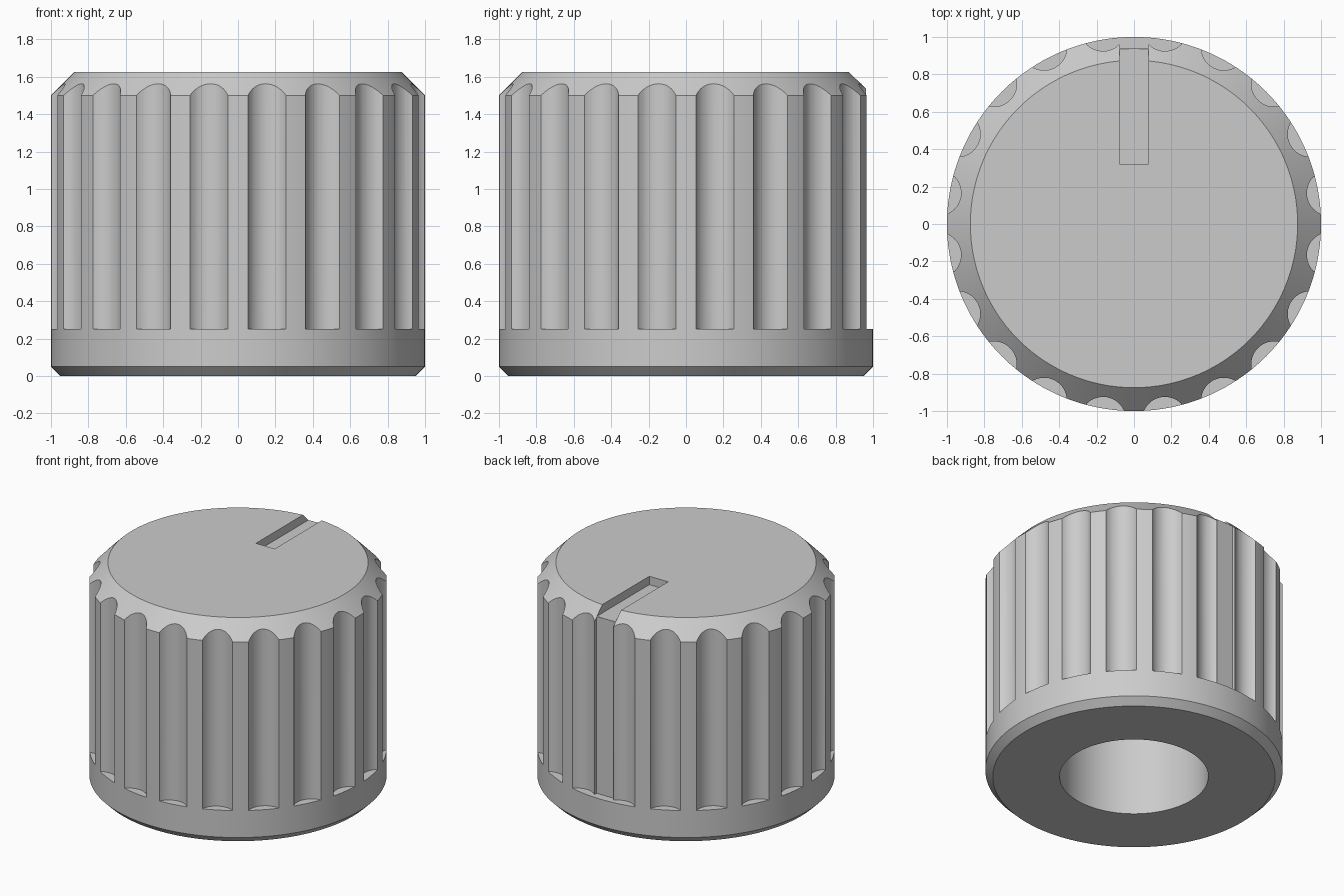
import bpy, bmesh
from math import radians, pi
from mathutils import Matrix, Vector

cube = bpy.data.objects.get("Cube")
if cube:
    bpy.data.objects.remove(cube, do_unlink=True)

SEGMENTS = 160
FLUTES = 20
LEDGE_Z = 0.25      # where the grip cuts start
CUT_R = 0.9375      # radius at the bottom of the grip cuts
FLUTE_R = 0.122

grey = bpy.data.materials.new("Knob Grey")
grey.use_nodes = True
colour = (0.6, 0.6, 0.6, 1)
grey.diffuse_color = colour
grey.node_tree.nodes["Principled BSDF"].inputs["Base Color"].default_value = colour


def make_object(name, bm):
    bmesh.ops.recalc_face_normals(bm, faces=bm.faces[:])
    mesh = bpy.data.meshes.new(name)
    bm.to_mesh(mesh)
    bm.free()
    mesh.materials.append(grey)
    obj = bpy.data.objects.new(name, mesh)
    bpy.context.collection.objects.link(obj)
    return obj


def cut(target, cutter):
    cutter.hide_render = True
    mod = target.modifiers.new(cutter.name, 'BOOLEAN')
    mod.operation = 'DIFFERENCE'
    mod.solver = 'EXACT'
    mod.object = cutter
    bpy.context.view_layer.objects.active = target
    bpy.ops.object.modifier_apply(modifier=mod.name)
    bpy.data.objects.remove(cutter, do_unlink=True)


# Turned body: shaft hole, lower bevel, side and upper bevel, closed by flat caps
bm = bmesh.new()
profile = [(0.5, 1.25), (0.5, 0), (0.95, 0), (1, 0.05), (1, 1.5), (0.875, 1.625)]
verts = [bm.verts.new((0, -r, z)) for r, z in profile]
edges = [bm.edges.new(pair) for pair in zip(verts, verts[1:])]
bmesh.ops.spin(bm, geom=verts + edges, axis=(0, 0, 1), cent=(0, 0, 0),
               angle=2 * pi, steps=SEGMENTS, use_merge=True)
bmesh.ops.remove_doubles(bm, verts=bm.verts[:], dist=0.0001)
bmesh.ops.holes_fill(bm, edges=[e for e in bm.edges if e.is_boundary], sides=0)
knob = make_object("knob_body", bm)

# Ring of round grip flutes
bm = bmesh.new()
height = 1.6
for i in range(FLUTES):
    turn = Matrix.Rotation(2 * pi * (i + 0.5) / FLUTES, 4, 'Z')
    place = Matrix.Translation((0, CUT_R + FLUTE_R, LEDGE_Z + height / 2))
    bmesh.ops.create_cone(bm, cap_ends=True, segments=48, radius1=FLUTE_R,
                          radius2=FLUTE_R, depth=height, matrix=turn @ place)
cut(knob, make_object("flute_cutter", bm))

# Pointer slot across the top that runs down the back
bm = bmesh.new()
outline = [(0.32, 1.8), (0.32, 1.5625), (CUT_R, 1.5625),
           (CUT_R, LEDGE_Z), (1.2, LEDGE_Z), (1.2, 1.8)]
half = 0.077
side = bm.faces.new([bm.verts.new((-half, y, z)) for y, z in outline])
grown = bmesh.ops.extrude_face_region(bm, geom=[side])["geom"]
bmesh.ops.translate(bm, vec=Vector((2 * half, 0, 0)),
                    verts=[v for v in grown if isinstance(v, bmesh.types.BMVert)])
cut(knob, make_object("pointer_slot_cutter", bm))

# Smooth curved walls, crisp edges
bpy.ops.object.select_all(action='DESELECT')
knob.select_set(True)
bpy.context.view_layer.objects.active = knob
bpy.ops.object.shade_smooth_by_angle(angle=radians(25))
